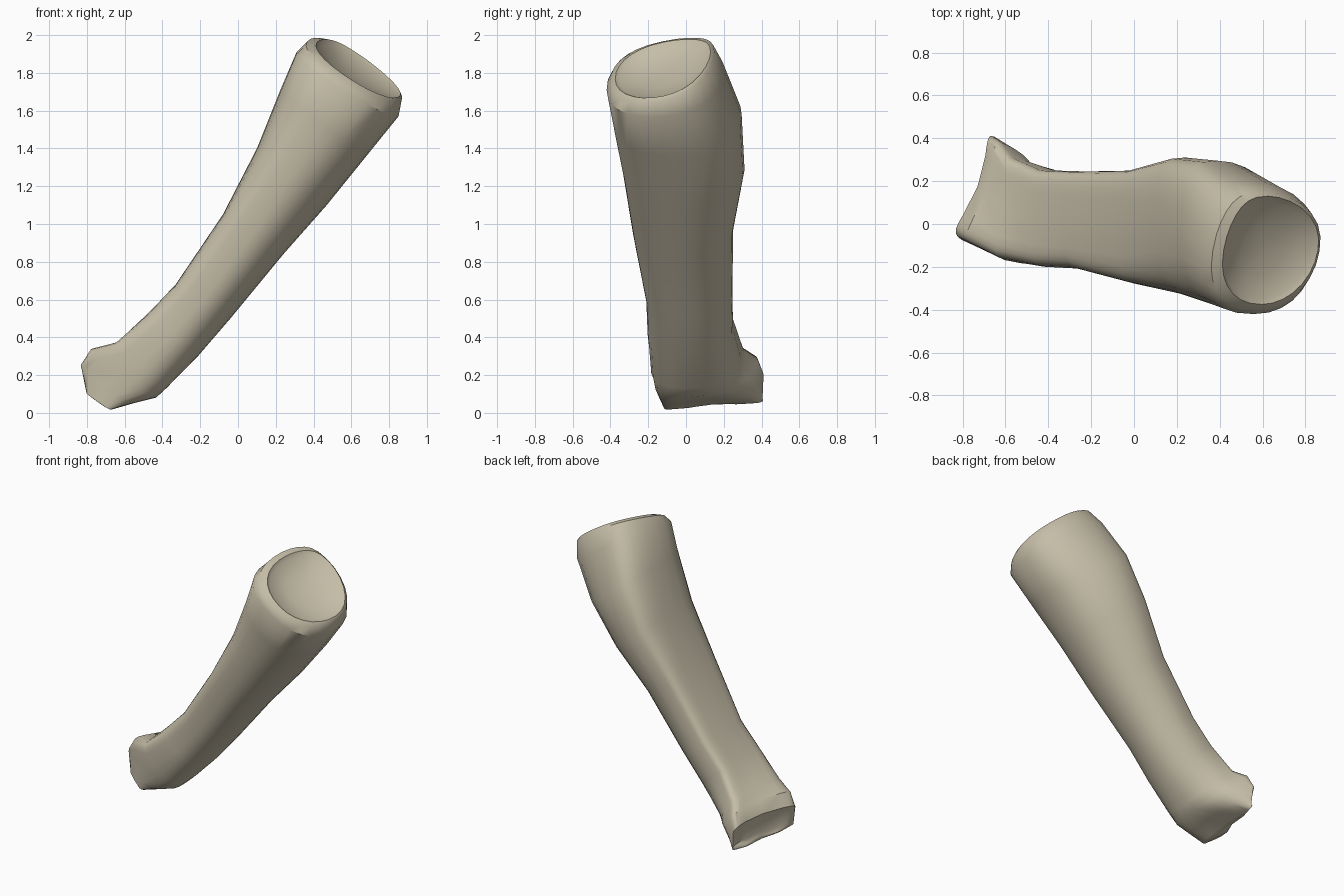
import bpy, bmesh
from math import cos, sin, tau
from mathutils import Vector

if "Cube" in bpy.data.objects:
    bpy.data.objects.remove(bpy.data.objects["Cube"])

SIDES = 28
AXIS = Vector((0.61, 0, 0.79))

# Stations from the knuckle end to the socket end:
# upper edge (x, z), lower edge (x, z), (front y, back y),
# (upper roundness, lower roundness), knuckle weight, rim tilt
stations = [
    ((-.83, .12), (-.66, .0), (-.12, .31), (.35, .4), 1, 0),
    ((-.87, .27), (-.55, .015), (-.13, .33), (.35, .6), 1, 0),
    ((-.82, .35), (-.43, .04), (-.14, .34), (.35, .85), .9, 0),
    ((-.67, .38), (-.38, .11), (-.18, .28), (.4, .9), .4, 0),
    ((-.48, .53), (-.21, .30), (-.2, .25), (.4, .95), .05, 0),
    ((-.33, .68), (-.04, .50), (-.21, .245), (.4, 1), 0, 0),
    ((-.08, 1.05), (.24, .84), (-.28, .25), (.45, 1), 0, 0),
    ((.10, 1.4), (.47, 1.10), (-.33, .31), (.65, 1), 0, 0),
    ((.22, 1.7), (.68, 1.36), (-.385, .295), (.75, .9), 0, 0),
    ((.31, 1.91), (.85, 1.57), (-.42, .20), (.8, .9), 0, .12),
    ((.37, 1.97), (.868, 1.66), (-.40, .15), (.85, .95), 0, .27),
    ((.42, 1.965), (.86, 1.68), (-.375, .13), (.9, 1), 0, .27),
]


def power(value, exponent):
    return (1 if value > 0 else -1) * abs(value) ** exponent


def section(upper, lower, depth, roundness, knuckle, tilt):
    """One cross-section, slanted and grooved where the knuckles are."""
    top = Vector((upper[0], 0, upper[1]))
    low = Vector((lower[0], 0, lower[1]))
    middle, half = (top + low) / 2, (top - low) / 2
    front, back = depth
    points = []
    for i in range(SIDES):
        angle = tau * i / SIDES
        c, s = cos(angle), sin(angle)
        e = roundness[0] if s > 0 else roundness[1]
        side, rise = power(c, e), power(s, e)
        toward_back = (1 + side) / 2
        # The back ridge of the shaft sits toward the upper edge
        lift = 0.25 * (1 - knuckle) * max(side, 0) * (1 - rise * rise)
        p = middle + half * (rise + lift)
        # The back knuckle is shorter, with a groove between the two
        groove = 1 - side * side
        slant = 0.18 * toward_back + 0.05 * groove
        p.x += knuckle * slant * (0.5 + 0.5 * rise)
        if rise < 0:
            p.z += knuckle * (0.03 * groove + 0.04 * toward_back)
        else:
            p.z -= knuckle * 0.04 * toward_back * rise
        # Flat outer faces of the knuckles run obliquely
        shaft_y = front + (back - front) * toward_back
        front_face = -0.05 - 0.4 * (p.x + 0.87)
        back_face = 0.43 - 0.6 * (p.x + 0.69)
        knuckle_y = front_face + (back_face - front_face) * toward_back
        p.y = shaft_y + knuckle * (knuckle_y - shaft_y)
        # The back of the socket rim stands higher
        p += AXIS * tilt * (p.y + 0.11)
        points.append(p)
    return points


def centre(points):
    return sum(points, Vector()) / len(points)


rings = [section(*station) for station in stations]

# Rounded tip of the knuckles
tip = centre(rings[0])
cap = [tip.lerp(p, 0.6) - AXIS * 0.015 for p in rings[0]]
rings.insert(0, cap)

# Shallow hollow socket
socket = centre(rings[-1])
rim = rings[-1]
for scale, sink in ((0.9, 0.02), (0.45, 0.045)):
    rings.append([socket.lerp(p, scale) - AXIS * sink for p in rim])

# Skin the sections
bm = bmesh.new()
loops = [[bm.verts.new(p) for p in ring] for ring in rings]
for a, b in zip(loops, loops[1:]):
    for i in range(SIDES):
        j = (i + 1) % SIDES
        bm.faces.new((a[i], a[j], b[j], b[i]))
for loop, point in ((loops[0], tip - AXIS * 0.015),
                    (loops[-1], socket - AXIS * 0.06)):
    hub = bm.verts.new(point)
    for i in range(SIDES):
        bm.faces.new((loop[i], loop[(i + 1) % SIDES], hub))
bmesh.ops.recalc_face_normals(bm, faces=bm.faces)

mesh = bpy.data.meshes.new("bone")
bm.to_mesh(mesh)
bm.free()
bone = bpy.data.objects.new("bone", mesh)
bpy.context.collection.objects.link(bone)

# Bone colour
material = bpy.data.materials.new("pale bone")
material.use_nodes = True
colour = (0.56, 0.51, 0.39, 1)
material.diffuse_color = colour
material.node_tree.nodes["Principled BSDF"].inputs["Base Color"].default_value = colour
mesh.materials.append(material)

bpy.context.view_layer.objects.active = bone
bone.select_set(True)
bpy.ops.object.shade_smooth_by_angle(angle=0.7)
